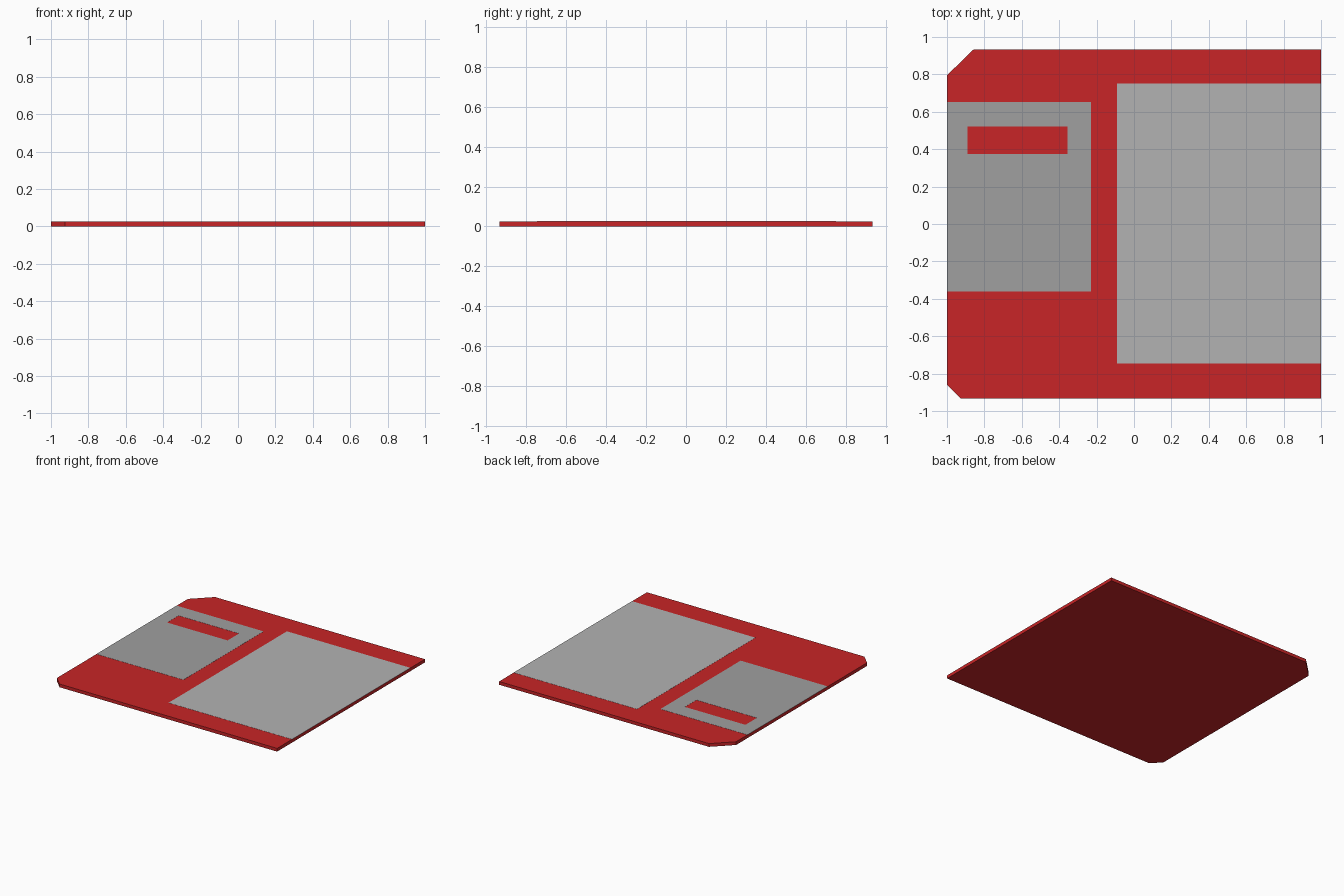
import bpy, bmesh

if "Cube" in bpy.data.objects:
    bpy.data.objects.remove(bpy.data.objects["Cube"])

BODY_TOP = 0.026
SHEET = 0.001


def material(name, rgb):
    m = bpy.data.materials.new(name)
    m.diffuse_color = (*rgb, 1)
    m.use_nodes = True
    m.node_tree.nodes["Principled BSDF"].inputs["Base Color"].default_value = m.diffuse_color
    return m


def slab(name, outline, z0, z1, mat, hole=None):
    """Extruded outline, optionally with a hole of the same point count."""
    bm = bmesh.new()
    loops = [outline] + ([hole] if hole else [])
    low = [[bm.verts.new((x, y, z0)) for x, y in lp] for lp in loops]
    high = [[bm.verts.new((x, y, z1)) for x, y in lp] for lp in loops]
    n = len(outline)
    if not hole:
        bm.faces.new(low[0])
        bm.faces.new(high[0])
    for i in range(n):
        j = (i + 1) % n
        if hole:
            for ring in (low, high):
                bm.faces.new((ring[0][i], ring[0][j], ring[1][j], ring[1][i]))
        for a, b in zip(low, high):
            bm.faces.new((a[i], a[j], b[j], b[i]))
    bmesh.ops.recalc_face_normals(bm, faces=bm.faces)
    me = bpy.data.meshes.new(name)
    bm.to_mesh(me)
    bm.free()
    me.materials.append(mat)
    ob = bpy.data.objects.new(name, me)
    bpy.context.collection.objects.link(ob)
    return ob


def rect(x0, x1, y0, y1):
    return [(x0, y0), (x1, y0), (x1, y1), (x0, y1)]


red = material("red_plastic", (0.58, 0.018, 0.02))
metal = material("shutter_metal", (0.35, 0.35, 0.35))
paper = material("label_paper", (0.45, 0.45, 0.45))

# Case with one large and one small clipped corner
slab("disk_case", [(-0.925, -0.934), (1, -0.934), (1, 0.934),
                   (-0.857, 0.934), (-1, 0.795), (-1, -0.86)], 0, BODY_TOP, red)

# Sliding shutter with its window, and the blank label
slab("shutter", rect(-1, -0.23, -0.362, 0.652), BODY_TOP, BODY_TOP + SHEET, metal,
     hole=rect(-0.89, -0.355, 0.375, 0.52))
slab("label", rect(-0.092, 1, -0.746, 0.75), BODY_TOP, BODY_TOP + SHEET, paper)
